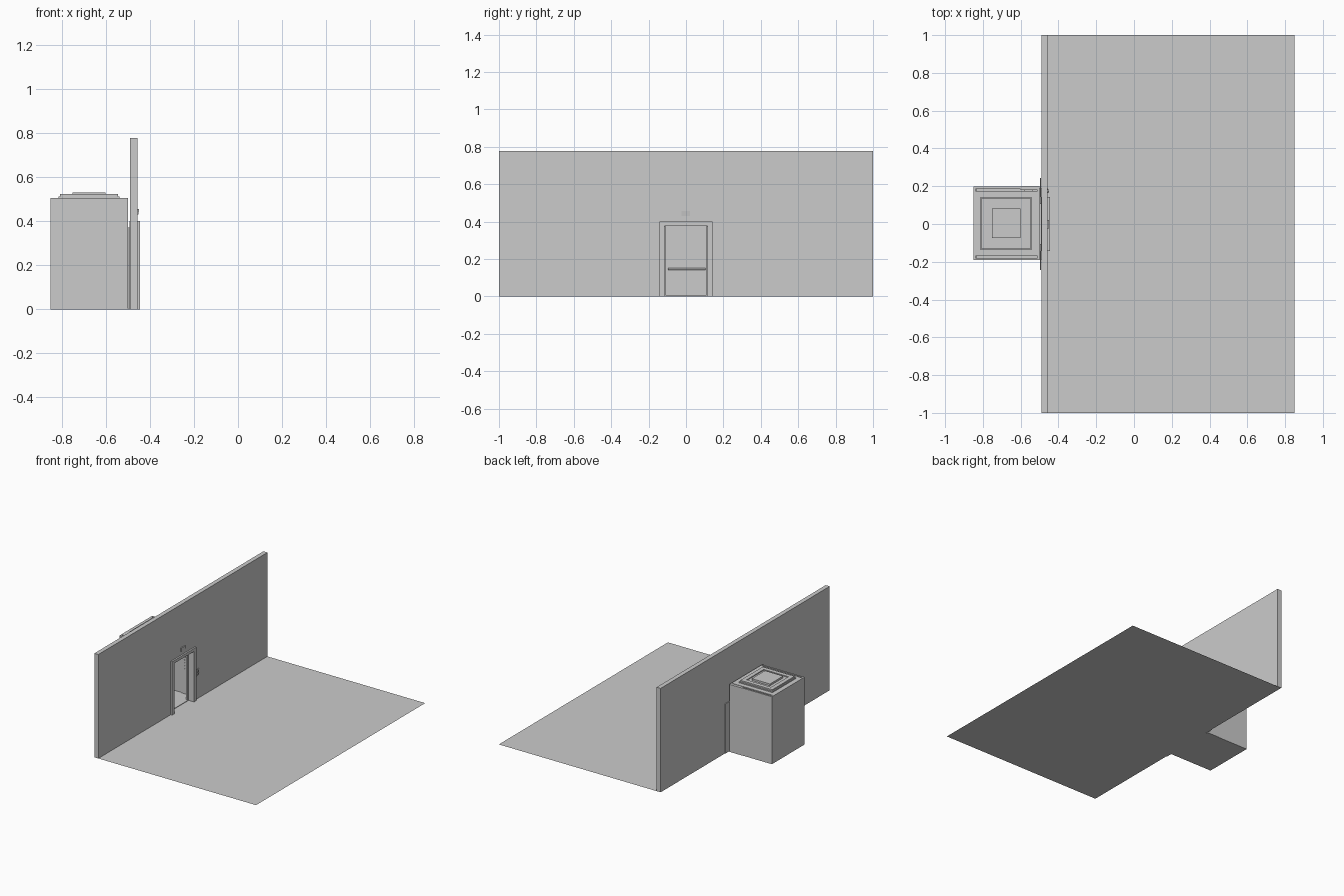
import bpy, bmesh, math
from mathutils import Matrix

if "Cube" in bpy.data.objects:
    bpy.data.objects.remove(bpy.data.objects["Cube"])

grey = bpy.data.materials.new("light_grey")
grey.diffuse_color = (0.6, 0.6, 0.6, 1)
grey.use_nodes = True
grey.node_tree.nodes["Principled BSDF"].inputs["Base Color"].default_value = grey.diffuse_color


def finish(name, bm):
    me = bpy.data.meshes.new(name)
    bmesh.ops.recalc_face_normals(bm, faces=bm.faces)
    bm.to_mesh(me)
    bm.free()
    me.materials.append(grey)
    ob = bpy.data.objects.new(name, me)
    bpy.context.collection.objects.link(ob)
    return ob


def box(name, x0, x1, y0, y1, z0, z1):
    bm = bmesh.new()
    m = Matrix.Translation(((x0 + x1) / 2, (y0 + y1) / 2, (z0 + z1) / 2)) @ \
        Matrix.Diagonal((x1 - x0, y1 - y0, z1 - z0, 1))
    bmesh.ops.create_cube(bm, size=1, matrix=m)
    return finish(name, bm)


def portal(name, x0, x1, half, top, hole, hole_top):
    # upright slab with a doorway cut up from the floor
    pts = [(-half, 0), (-half, top), (half, top), (half, 0),
           (hole, 0), (hole, hole_top), (-hole, hole_top), (-hole, 0)]
    bm = bmesh.new()
    f = bm.faces.new([bm.verts.new((x0, y, z)) for y, z in pts])
    r = bmesh.ops.extrude_face_region(bm, geom=[f])
    for v in r["geom"]:
        if isinstance(v, bmesh.types.BMVert):
            v.co.x = x1
    return finish(name, bm)


def square_ring(name, cx, cy, outer, inner, z0, z1):
    bm = bmesh.new()
    loops = []
    for h, z in ((outer, z0), (outer, z1), (inner, z1), (inner, z0)):
        loops.append([bm.verts.new((cx + sx * h, cy + sy * h, z))
                      for sx, sy in ((-1, -1), (1, -1), (1, 1), (-1, 1))])
    for i in range(4):
        a, b = loops[i], loops[(i + 1) % 4]
        for j in range(4):
            k = (j + 1) % 4
            bm.faces.new((a[j], a[k], b[k], b[j]))
    return finish(name, bm)


def rod(name, centre, radius, depth, axis):
    bm = bmesh.new()
    rot = Matrix.Rotation(math.pi / 2, 4, axis)
    bmesh.ops.create_cone(bm, cap_ends=True, segments=12, radius1=radius,
                          radius2=radius, depth=depth,
                          matrix=Matrix.Translation(centre) @ rot)
    return finish(name, bm)


# lobby floor and wall with doorway
bm = bmesh.new()
bm.faces.new([bm.verts.new(p) for p in
              ((-.49, -1, 0), (.85, -1, 0), (.85, 1, 0), (-.49, 1, 0))])
finish("lobby_floor", bm)
portal("lobby_wall", -.49, -.457, 1, .778, .116, .388)

# door surround
portal("door_frame", -.492, -.445, .143, .40, .116, .378)

# open sliding doors
for s, n in ((-1, "left"), (1, "right")):
    a, b = sorted((s * .107, s * .243))
    box(n + "_sliding_door", -.498, -.4925, a, b, .003, .375)

# lift car shell
portal("car_front", -.51, -.499, .19, .505, .112, .378)
box("car_floor", -.85, -.49, -.188, .188, 0, .004)
box("car_back", -.85, -.838, -.19, .198, .0, .505)
box("car_side_left", -.838, -.51, -.19, -.18, 0, .505)
box("car_side_right", -.838, -.60, .186, .198, 0, .505)
box("control_column", -.60, -.499, .18, .20, 0, .505)

# roof with recessed light well and raised centre
cx, cy = -.677, .003
square_ring("car_ceiling", cx, cy, .172, .125, .497, .505)
square_ring("roof_step_lower", cx, cy, .138, .112, .503, .513)
square_ring("roof_step_upper", cx, cy, .132, .102, .512, .523)
box("light_well_cover", cx - .106, cx + .106, cy - .106, cy + .106, .511, .516)
box("roof_centre", cx - .075, cx + .075, cy - .078, cy + .078, .516, .53)

# back wall lower panels with narrow seams
for i, (a, b) in enumerate(((-.18, -.058), (-.055, .07), (.073, .186))):
    box("lower_panel_%d" % i, -.839, -.834, a, b, .004, .185)
box("panel_cap", -.839, -.833, -.18, .186, .187, .197)

# handrail with brackets
rod("handrail", (-.815, .003, .147), .006, .20, 'X')
for y in (-.055, .07):
    rod("handrail_bracket", (-.826, y, .147), .004, .022, 'Y')

# interior control panel
box("control_panel", -.58, -.535, .176, .181, .17, .28)
for i in range(4):
    for x in (-.567, -.548):
        rod("car_button", (x, .175, .19 + i * .022), .006, .005, 'X')

# indicator above the door, sloping forward at the top
bm = bmesh.new()
back = [(-.458, .43), (-.452, .43), (-.449, .456), (-.458, .456)]
f = bm.faces.new([bm.verts.new((x, -.025, z)) for x, z in back])
r = bmesh.ops.extrude_face_region(bm, geom=[f])
for v in r["geom"]:
    if isinstance(v, bmesh.types.BMVert):
        v.co.y = .022
finish("floor_indicator", bm)

# call buttons
box("call_plate", -.458, -.454, .163, .188, .172, .222)
for z in (.186, .208):
    rod("call_button", (-.453, .1755, z), .008, .006, 'Y')
